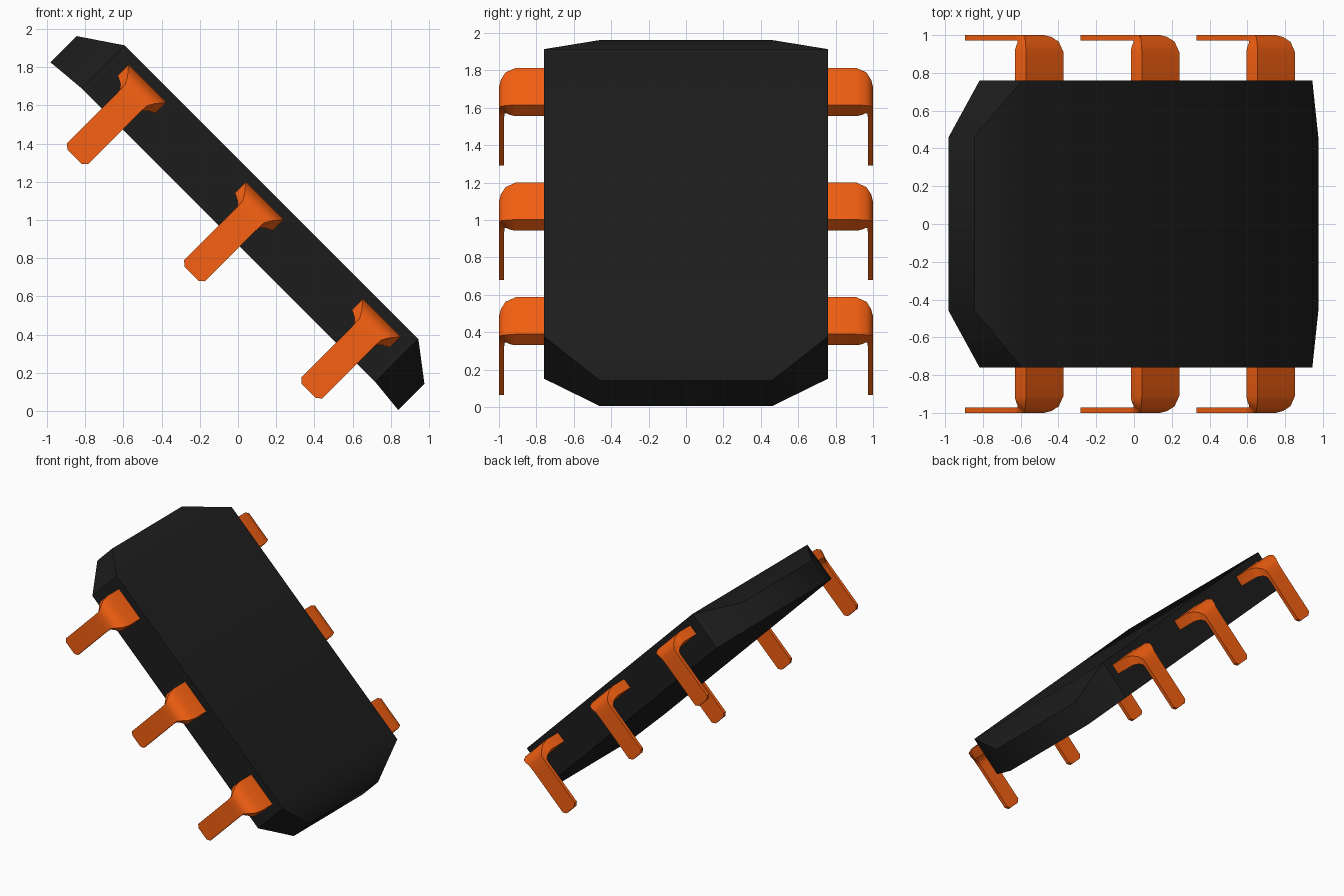
import bpy, bmesh, math
from mathutils import Matrix

if "Cube" in bpy.data.objects:
    bpy.data.objects.remove(bpy.data.objects["Cube"])

# Everything is laid out flat, then tipped 45 degrees about y and raised
TILT = Matrix.Translation((0, 0, 0.981)) @ Matrix.Rotation(math.radians(45), 4, 'Y')


def material(name, color):
    m = bpy.data.materials.new(name)
    m.diffuse_color = color
    m.use_nodes = True
    m.node_tree.nodes["Principled BSDF"].inputs["Base Color"].default_value = m.diffuse_color
    return m


def loft(name, rings, mat, smooth_angle):
    """Skin a row of four-cornered sections and cap both ends."""
    bm = bmesh.new()
    loops = [[bm.verts.new(p) for p in ring] for ring in rings]
    for a, b in zip(loops, loops[1:]):
        for i in range(4):
            j = (i + 1) % 4
            bm.faces.new((a[i], a[j], b[j], b[i]))
    bm.faces.new(loops[0])
    bm.faces.new(loops[-1])
    bmesh.ops.recalc_face_normals(bm, faces=bm.faces)
    mesh = bpy.data.meshes.new(name)
    bm.to_mesh(mesh)
    bm.free()
    mesh.materials.append(mat)
    ob = bpy.data.objects.new(name, mesh)
    bpy.context.collection.objects.link(ob)
    ob.matrix_world = TILT
    bpy.ops.object.select_all(action='DESELECT')
    ob.select_set(True)
    bpy.context.view_layer.objects.active = ob
    bpy.ops.object.shade_smooth_by_angle(angle=math.radians(smooth_angle))
    return ob


black = material("black_plastic", (0.012, 0.012, 0.012, 1))
orange = material("orange_metal", (0.93, 0.12, 0.006, 1))

# Chip body: sections along its length (position, half width, bottom, top)
sections = [(-1.291, 0.46, -0.097, 0.097), (-1.078, 0.76, -0.078, 0.241),
            (1.094, 0.76, -0.078, 0.241), (1.283, 0.46, -0.097, 0.097)]
loft("chip_body", [[(u, -h, lo), (u, h, lo), (u, h, hi), (u, -h, hi)]
                   for u, h, lo, hi in sections], black, 40)

# Bent leg: (outer y, outer height, inner y, inner height, half width)
leg = [(0.70, 0.185, 0.70, 0.102, 0.14), (0.91, 0.185, 0.92, 0.102, 0.14),
       (0.965, 0.165, 0.945, 0.096, 0.125), (0.99, 0.135, 0.96, 0.082, 0.10),
       (1.0, 0.10, 0.97, 0.06, 0.08), (1.0, 0.04, 0.972, 0.03, 0.078),
       (1.0, -0.335, 0.972, -0.335, 0.078), (0.998, -0.358, 0.974, -0.358, 0.052)]
for side, label in ((-1, "front"), (1, "back")):
    for n, u in enumerate((-0.853, 0.014, 0.881)):
        rings = [[(u - h, side * yo, wo), (u + h, side * yo, wo),
                  (u + h, side * yi, wi), (u - h, side * yi, wi)]
                 for yo, wo, yi, wi, h in leg]
        loft(f"{label}_leg_{n + 1}", rings, orange, 40)
